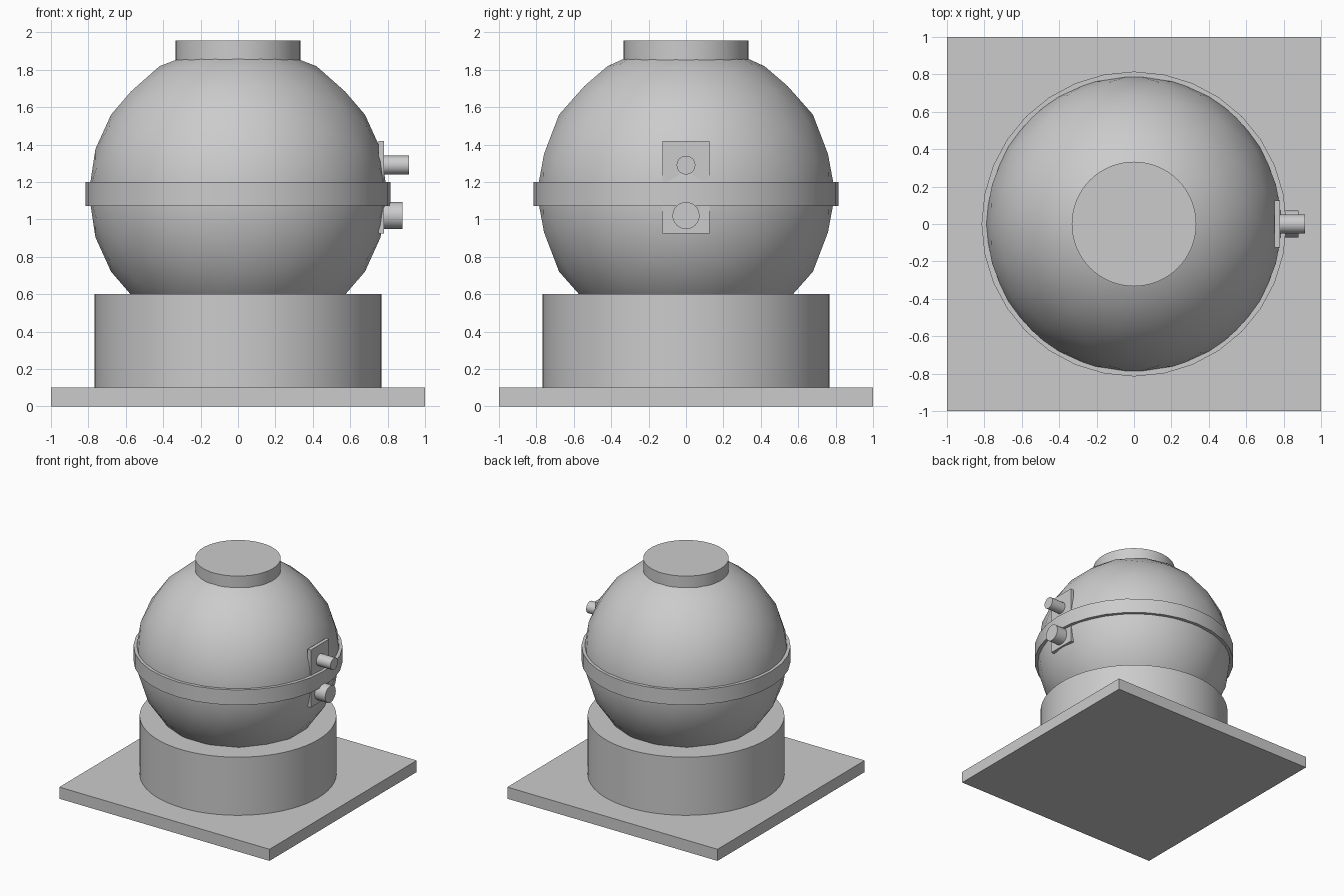
import bpy
from math import radians, atan, sqrt, pi

cube = bpy.data.objects.get("Cube")
if cube:
    bpy.data.objects.remove(cube, do_unlink=True)

grey = bpy.data.materials.new("plain_grey")
grey.use_nodes = True
colour = (0.6, 0.6, 0.6, 1)
grey.diffuse_color = colour
grey.node_tree.nodes["Principled BSDF"].inputs["Base Color"].default_value = colour


def finish(name, smooth=True):
    obj = bpy.context.object
    obj.name = name
    obj.data.materials.append(grey)
    bpy.ops.object.transform_apply(location=False, rotation=True, scale=True)
    if smooth:
        bpy.ops.object.shade_smooth_by_angle(angle=radians(35))
    return obj


def box(name, low, high):
    centre = [(a + b) / 2 for a, b in zip(low, high)]
    bpy.ops.mesh.primitive_cube_add(size=1, location=centre)
    bpy.context.object.scale = [b - a for a, b in zip(low, high)]
    return finish(name, smooth=False)


def upright_cylinder(name, radius, bottom, top, sides):
    bpy.ops.mesh.primitive_cylinder_add(
        vertices=sides, radius=radius, depth=top - bottom,
        location=(0, 0, (bottom + top) / 2))
    return finish(name)


def side_knob(name, radius, start, end, z):
    bpy.ops.mesh.primitive_cylinder_add(
        vertices=32, radius=radius, depth=end - start,
        location=((start + end) / 2, 0, z), rotation=(0, pi / 2, 0))
    return finish(name)


# Square footing and round pedestal
box("base_slab", (-1, -1, 0), (1, 1, 0.1))
upright_cylinder("pedestal", 0.767, 0.1, 0.6, 64)

# Faceted ball, turned so that an edge midpoint sits at the very top
tilt = atan(2 / (1 + sqrt(5)))
bpy.ops.mesh.primitive_ico_sphere_add(
    subdivisions=3, radius=0.798, location=(0, 0, 1.14), rotation=(0, -tilt, pi / 2))
finish("ball_body")

# Belt around the ball and cap on its top
upright_cylinder("belt_ring", 0.815, 1.07, 1.2, 32)
upright_cylinder("top_cap", 0.333, 1.8, 1.955, 64)

# Plate on the left side with two round knobs
box("side_plate", (0.75, -0.125, 0.925), (0.78, 0.125, 1.42))
side_knob("upper_knob", 0.05, 0.7, 0.915, 1.29)
side_knob("lower_knob", 0.072, 0.7, 0.88, 1.02)
